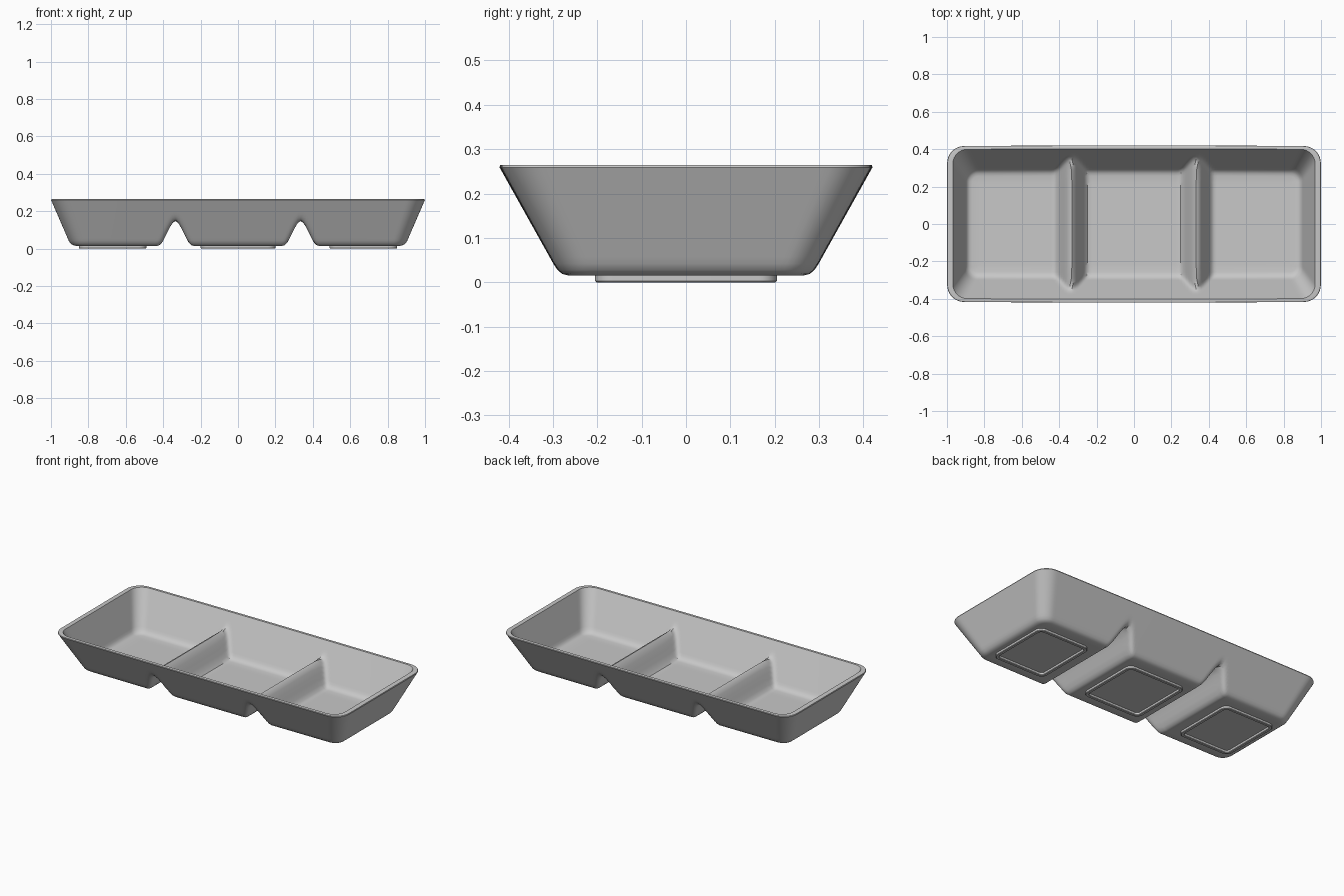
import bpy, bmesh, math

if "Cube" in bpy.data.objects:
    bpy.data.objects.remove(bpy.data.objects["Cube"])

NX, NY, NC = 120, 32, 8          # samples along long side, short side, corner
DIVIDERS = (-0.335, 0.335)

mat = bpy.data.materials.new("light_grey_ceramic")
mat.diffuse_color = (0.58, 0.58, 0.58, 1)
mat.use_nodes = True
mat.node_tree.nodes["Principled BSDF"].inputs["Base Color"].default_value = mat.diffuse_color


def smax(a, b, k=0.04):
    h = max(k - abs(a - b), 0) / k
    return max(a, b) + h * h * k / 4


def height(x, z, top, slope, c):
    """Wall/floor height blended with the rounded dividers."""
    dx = min(abs(x - d) for d in DIVIDERS)
    return smax(z, top - (math.hypot(slope * dx, c) - c))


OUTER = (0.15, 2.2, 0.04)
INNER = (0.18, 2.4, 0.05)


def outline(hx, hy, r, nx=NX, ny=NY):
    """Rounded rectangle, counter-clockwise from the bottom edge."""
    a, b = hx - r, hy - r
    pts = []
    corners = ((-a, -b), (a, -b), (a, b), (-a, b))
    for e in range(4):
        (x0, y0), (x1, y1) = corners[e], corners[(e + 1) % 4]
        n = nx if e % 2 == 0 else ny
        ang = math.radians(-90 + 90 * e)
        for i in range(n + 1):
            t = i / n
            pts.append((x0 + (x1 - x0) * t + r * math.cos(ang),
                        y0 + (y1 - y0) * t + r * math.sin(ang)))
        for i in range(1, NC):
            g = ang + math.pi / 2 * i / NC
            pts.append((x1 + r * math.cos(g), y1 + r * math.sin(g)))
    return pts


def bow(x, y):
    return y * (1 + 0.01 * (1 - x * x))


def bridge(bm, loops):
    for A, B in zip(loops, loops[1:]):
        n = len(A)
        for i in range(n):
            j = (i + 1) % n
            bm.faces.new((A[i], A[j], B[j], B[i]))


def finish(bm, name):
    bmesh.ops.remove_doubles(bm, verts=bm.verts, dist=1e-5)
    bmesh.ops.recalc_face_normals(bm, faces=bm.faces)
    me = bpy.data.meshes.new(name)
    bm.to_mesh(me)
    bm.free()
    ob = bpy.data.objects.new(name, me)
    bpy.context.collection.objects.link(ob)
    me.materials.append(mat)
    bpy.ops.object.select_all(action='DESELECT')
    ob.select_set(True)
    bpy.context.view_layer.objects.active = ob
    bpy.ops.object.shade_smooth_by_angle(angle=math.radians(35))
    return ob


def wall(p, q, n=14):
    return [tuple(a + (b - a) * i / n for a, b in zip(p, q)) for i in range(n + 1)]


# Dish: rings run from the underside, up the outer wall, over the rim, down inside
under = [(0.84, 0.23, 0, 0.015), (0.868, 0.26, 0.04, 0.015),
         (0.884, 0.276, 0.055, 0.019), (0.896, 0.287, 0.065, 0.028)]
under += wall((0.905, 0.296, 0.07, 0.042), (0.999, 0.416, 0.09, 0.259))
under += [(0.997, 0.415, 0.09, 0.264), (0.993, 0.412, 0.088, 0.265)]
inside = wall((0.968, 0.398, 0.075, 0.265), (0.898, 0.291, 0.06, 0.058))
inside += [(0.89, 0.281, 0.055, 0.046), (0.88, 0.27, 0.045, 0.039),
           (0.865, 0.255, 0.03, 0.036), (0.83, 0.22, 0, 0.035)]
bm = bmesh.new()
loops = []
for rings, div in ((under, OUTER), (inside, INNER)):
    for hx, hy, r, z in rings:
        loops.append([bm.verts.new((x, bow(x, y), height(x, z, *div)))
                      for x, y in outline(hx, hy, r)])
bridge(bm, loops)
for (hx, hy, r, z), div in ((under[0], OUTER), (inside[-1], INNER)):
    grid = []
    for j in range(NY + 1):
        row = []
        for i in range(NX + 1):
            x, y = hx * (2 * i / NX - 1), hy * (2 * j / NY - 1)
            row.append(bm.verts.new((x, bow(x, y), height(x, z, *div))))
        grid.append(row)
    for j in range(NY):
        for i in range(NX):
            bm.faces.new((grid[j][i], grid[j][i + 1], grid[j + 1][i + 1], grid[j + 1][i]))
bmesh.ops.dissolve_degenerate(bm, dist=1e-6, edges=bm.edges)
finish(bm, "three_compartment_dish")

# Foot rings under each compartment
for name, cx, hx in (("left_foot", -0.67, 0.18), ("middle_foot", 0, 0.2), ("right_foot", 0.67, 0.18)):
    bm = bmesh.new()
    loops = []
    for inset, z in ((0, 0.018), (0, 0.003), (0.003, 0), (0.017, 0), (0.02, 0.003), (0.02, 0.018), (0, 0.018)):
        loops.append([bm.verts.new((cx + x, y, z))
                      for x, y in outline(hx - inset, 0.205 - inset, 0.04 - inset, 1, 1)])
    bridge(bm, loops)
    finish(bm, name)
